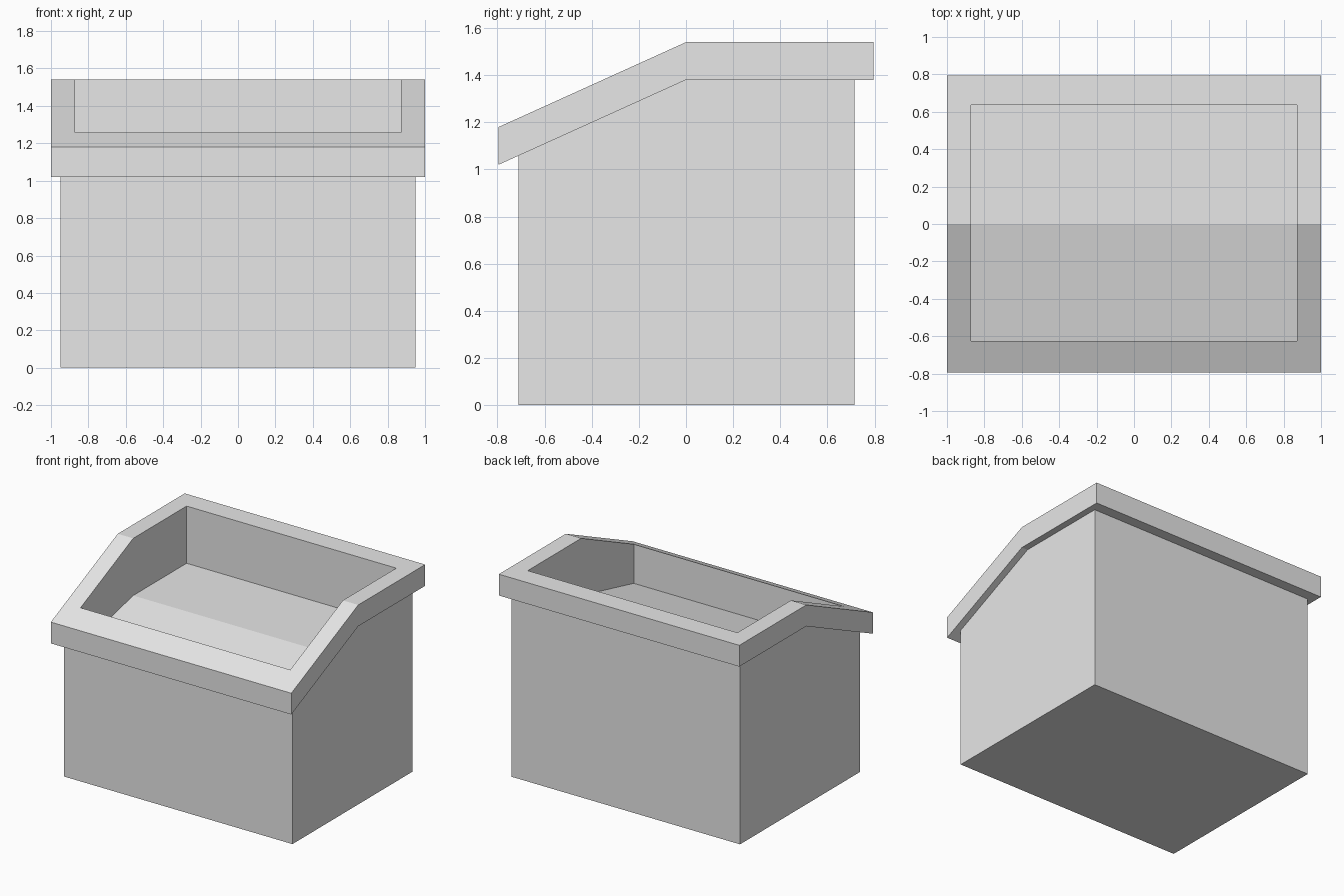
import bpy
import bmesh

if "Cube" in bpy.data.objects:
    bpy.data.objects.remove(bpy.data.objects["Cube"], do_unlink=True)

# Single plain grey material
grey = bpy.data.materials.new("plain_grey")
grey.use_nodes = True
colour = (0.8, 0.8, 0.8, 1.0)
grey.diffuse_color = colour
grey.node_tree.nodes["Principled BSDF"].inputs["Base Color"].default_value = colour

SLOPE = 0.36 / 0.795   # fall of the rim towards the front
RIM_TOP, RIM_BOTTOM = 1.54, 1.38
FLOOR, FLOOR_SLOPE = 1.11, 0.235


def prism(name, profile, half_width):
    """Extrude a (y, z) profile symmetrically along x."""
    bm = bmesh.new()
    face = bm.faces.new([bm.verts.new((-half_width, y, z)) for y, z in profile])
    out = bmesh.ops.extrude_face_region(bm, geom=[face])
    moved = [v for v in out["geom"] if isinstance(v, bmesh.types.BMVert)]
    bmesh.ops.translate(bm, vec=(2 * half_width, 0, 0), verts=moved)
    bmesh.ops.recalc_face_normals(bm, faces=bm.faces)
    mesh = bpy.data.meshes.new(name)
    bm.to_mesh(mesh)
    bm.free()
    mesh.materials.append(grey)
    obj = bpy.data.objects.new(name, mesh)
    bpy.context.collection.objects.link(obj)
    return obj


def bent(front, back, z, slope):
    """Flat behind y = 0, sloping down in front of it."""
    return [(front, z + slope * front), (0, z), (back, z)]


# Box body with a top that follows the underside of the rim
body = prism("box_body", [(0.715, 0), (-0.71, 0)]
             + bent(-0.71, 0.715, RIM_BOTTOM, SLOPE), 0.95)

# Overhanging bent rim
rim = prism("rim_frame", bent(-0.795, 0.795, RIM_TOP, SLOPE)
            + bent(-0.795, 0.795, RIM_BOTTOM, SLOPE)[::-1], 1.0)

# Cavity with a gently sloping front floor, cut from both parts
cutter = prism("cavity_cutter", bent(-0.625, 0.635, FLOOR, FLOOR_SLOPE)
               + [(0.635, 2), (-0.625, 2)], 0.872)
cutter.hide_render = True

for part in (body, rim):
    cut = part.modifiers.new("cavity", "BOOLEAN")
    cut.operation = "DIFFERENCE"
    cut.solver = "EXACT"
    cut.object = cutter
    bpy.context.view_layer.objects.active = part
    bpy.ops.object.modifier_apply(modifier=cut.name)

bpy.data.objects.remove(cutter, do_unlink=True)
